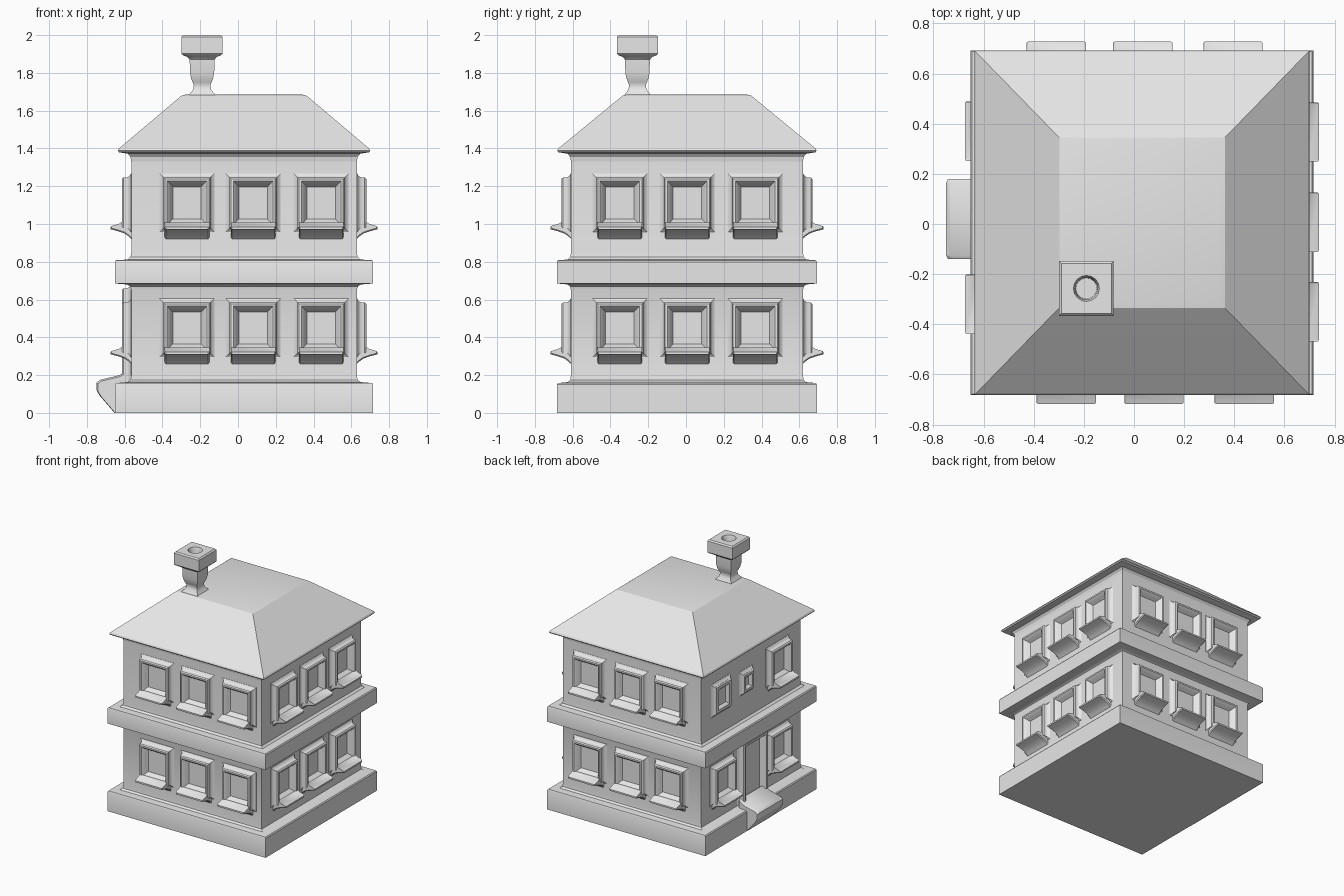
import bpy, bmesh, math
from mathutils import Matrix

cube = bpy.data.objects.get("Cube")
if cube:
    bpy.data.objects.remove(cube)

stone = bpy.data.materials.new("light_grey")
stone.use_nodes = True
GREY = (0.8, 0.8, 0.8, 1)
stone.diffuse_color = GREY
stone.node_tree.nodes["Principled BSDF"].inputs["Base Color"].default_value = GREY

CX, CY = 0.032, 0.005      # middle of the building
WALL_X, WALL_Y = 0.597, 0.614


def loft(name, rings, matrix=Matrix(), angle=35):
    """Skin a list of equal-length point rings and cap both ends."""
    bm = bmesh.new()
    rows = [[bm.verts.new(matrix @ Matrix.Translation(p).translation) for p in ring]
            for ring in rings]
    n = len(rows[0])
    for low, high in zip(rows, rows[1:]):
        for i in range(n):
            j = (i + 1) % n
            bm.faces.new((low[i], low[j], high[j], high[i]))
    bm.faces.new(rows[0][::-1])
    bm.faces.new(rows[-1])
    bmesh.ops.recalc_face_normals(bm, faces=bm.faces)
    mesh = bpy.data.meshes.new(name)
    bm.to_mesh(mesh)
    bm.free()
    mesh.materials.append(stone)
    obj = bpy.data.objects.new(name, mesh)
    bpy.context.collection.objects.link(obj)
    bpy.ops.object.select_all(action='DESELECT')
    obj.select_set(True)
    bpy.context.view_layer.objects.active = obj
    bpy.ops.object.shade_smooth_by_angle(angle=math.radians(angle))
    return obj


def rect(hx, hy, z):
    return [(-hx, -hy, z), (hx, -hy, z), (hx, hy, z), (-hx, hy, z)]


def round_or_square(r, z, square, n=16):
    pts = []
    for i in range(n):
        c, s = math.cos(math.tau * i / n), math.sin(math.tau * i / n)
        k = r / max(abs(c), abs(s)) if square else r
        pts.append((c * k, s * k, z))
    return pts


centre = Matrix.Translation((CX, CY, 0))

# Walls with plinth and belt course; offsets are measured out from the wall
WALL_PROFILE = [
    (0.087, 0), (0.087, 0.15), (0.081, 0.158), (0.02, 0.163), (0.004, 0.175), (0, 0.2),
    (0, 0.65), (0.006, 0.67), (0.022, 0.68), (0.087, 0.685), (0.087, 0.8),
    (0.081, 0.808), (0.02, 0.812), (0.004, 0.825), (0, 0.85), (0, 1.36)]
loft("walls", [rect(WALL_X + o, WALL_Y + o * 0.85, z) for o, z in WALL_PROFILE], centre)

# Hipped roof with a flat deck and a coved eave
ROOF_PROFILE = [(0.597, 1.33), (0.601, 1.355), (0.615, 1.372), (0.662, 1.38),
                (0.668, 1.388), (0.662, 1.4), (0.345, 1.668), (0.33, 1.68), (0.31, 1.685)]
loft("roof", [rect(h, h * 1.028, z) for h, z in ROOF_PROFILE], centre, 20)

# Chimney with a square cap and a round flue
CHIMNEY = [(0.075, 1.67), (0.065, 1.69), (0.048, 1.71), (0.044, 1.735), (0.05, 1.75),
           (0.058, 1.77), (0.064, 1.8), (0.066, 1.87), (0.078, 1.885), (0.1, 1.892),
           (0.109, 1.902), (0.109, 1.99), (0.1, 2.0)]
FLUE = [(0.052, 2.0), (0.045, 1.98), (0.042, 1.88)]
loft("chimney",
     [round_or_square(r, z, True) for r, z in CHIMNEY]
     + [round_or_square(r, z, False) for r, z in FLUE],
     Matrix.Translation((-0.19, -0.257, 0)))


def on_wall(side, along, z):
    """Local x runs along the wall, local y is up, local z points outwards."""
    turn = {"front": 0, "right": 90, "back": 180, "left": 270}[side]
    stand = Matrix.Rotation(math.radians(90), 4, 'X')
    spin = Matrix.Rotation(math.radians(turn), 4, 'Z')
    spot = {"front": (along, CY - WALL_Y, z), "back": (along, CY + WALL_Y, z),
            "right": (CX + WALL_X, along, z), "left": (CX - WALL_X, along, z)}[side]
    return Matrix.Translation(spot) @ spin @ stand


def framed_opening(name, place, hw, hh, depth=0.05, rim=0.02, reveal=0.05):
    """Raised moulded frame stepping back to a flat panel."""
    steps = [(-0.02, -0.01), (-0.02, 0.002), (-0.006, 0.01), (0, 0.022),
             (0.001, depth - 0.008), (0.008, depth), (rim, depth),
             (rim + 0.008, depth - 0.008), (reveal - 0.012, 0.025), (reveal, 0.006)]
    loft(name, [rect(hw - i, hh - i, d) for i, d in steps], place)


def ledge(name, place, hw, section, flare=0):
    """Extrude an (up, out) section along the wall, with bevelled ends."""
    rings = [[(x, up * k, out * k + 0.001) for up, out in section]
             for x, k in ((-hw - flare, 0.96), (-hw, 1), (hw, 1), (hw + flare, 0.96))]
    loft(name, rings, place, 30)


SILL = [(-0.105, -0.01), (-0.105, 0.05), (-0.116, 0.068), (-0.128, 0.108),
        (-0.14, 0.108), (-0.15, 0.07), (-0.162, 0.035), (-0.178, 0.012), (-0.2, -0.01)]


def window(side, along, z, tag):
    place = on_wall(side, along, z)
    framed_opening(f"{tag}_window", place, 0.125, 0.135)
    ledge(f"{tag}_sill", place, 0.112, SILL, 0.006)


FLOORS = {"lower": 0.45, "upper": 1.112}
COLUMNS = {"front": (-0.27, 0.08, 0.44), "back": (-0.31, 0.035, 0.395),
           "right": (-0.35, 0.007, 0.367)}
for side, columns in COLUMNS.items():
    for floor, z in FLOORS.items():
        for i, along in enumerate(columns):
            window(side, along, z, f"{side}_{floor}_{i + 1}")

# Entrance side: two lower windows, one upper window and two small panels
window("left", 0.37, FLOORS["lower"], "entrance_lower_1")
window("left", -0.32, FLOORS["lower"], "entrance_lower_2")
window("left", -0.32, FLOORS["upper"], "entrance_upper")
framed_opening("large_wall_panel", on_wall("left", 0.38, 1.11), 0.1, 0.11, 0.03, 0.03, 0.045)
framed_opening("small_wall_panel", on_wall("left", 0.07, 1.11), 0.065, 0.075, 0.03, 0.025, 0.04)

# Door and its step
framed_opening("door", on_wall("left", 0.01, 0.41), 0.15, 0.25, 0.05, 0.025, 0.05)
STEP = [(0.0, 0.02), (0.0, 0.088), (0.09, 0.165), (0.12, 0.183),
        (0.16, 0.183), (0.175, 0.165), (0.2, 0.06), (0.23, 0.02)]
ledge("door_step", on_wall("left", 0.02, 0), 0.145, STEP, 0.015)
